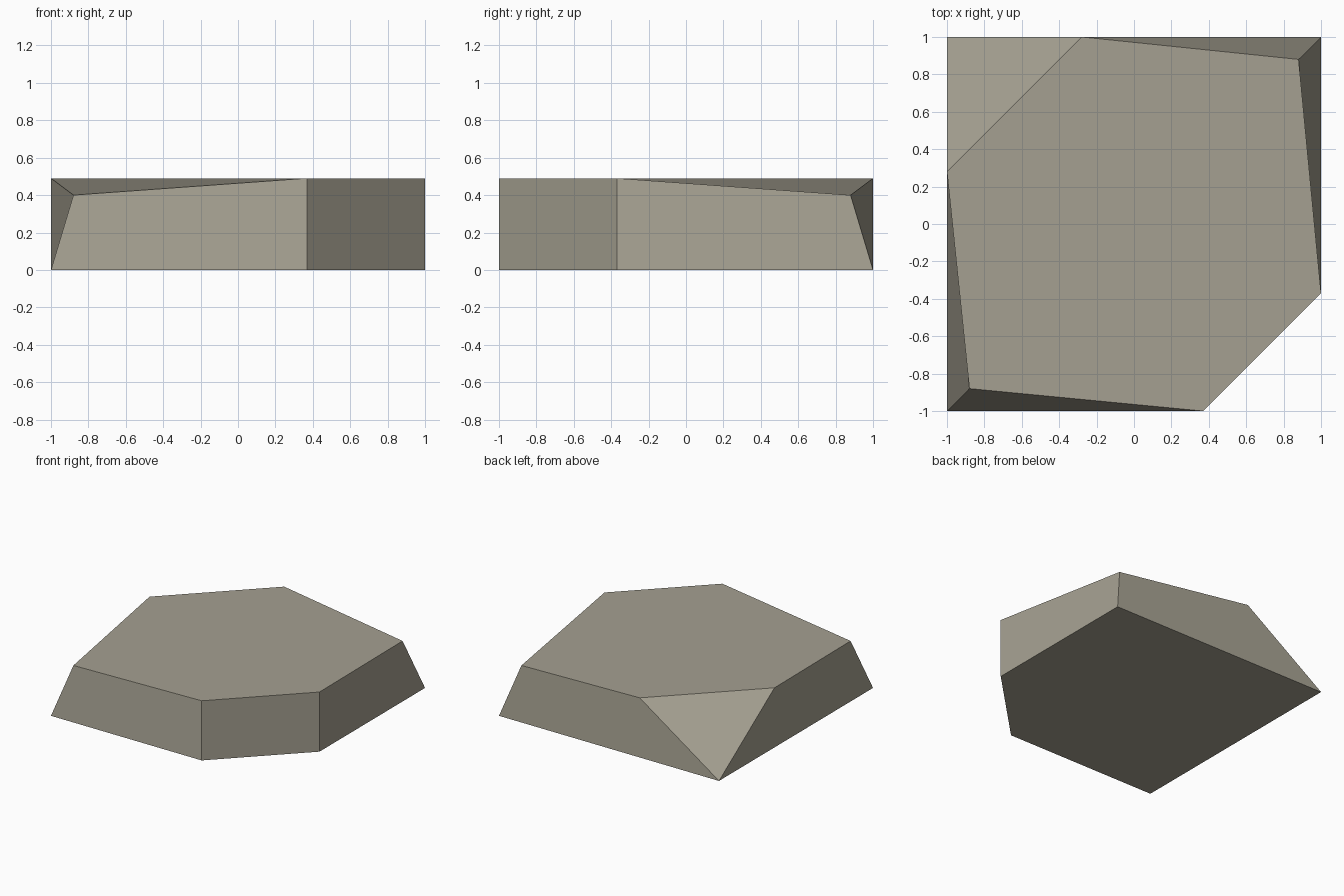
import bpy, bmesh

if "Cube" in bpy.data.objects:
    bpy.data.objects.remove(bpy.data.objects["Cube"])

H = 0.49      # height of the flat top
LOW = 0.40    # height of the two drawn-in top corners

stone = bpy.data.materials.new("warm grey stone")
stone.diffuse_color = (0.376, 0.352, 0.283, 1)
stone.use_nodes = True
stone.node_tree.nodes["Principled BSDF"].inputs["Base Color"].default_value = stone.diffuse_color

bm = bmesh.new()

# Base outline: a square with its front right corner cut off
base = [bm.verts.new((x, y, 0)) for x, y in
        [(-1, -1), (0.37, -1), (1, -0.37), (1, 1), (-1, 1)]]
# Top outline: same order, with the back left corner split in two
top = [bm.verts.new(p) for p in
       [(-0.88, -0.88, LOW), (0.37, -1, H), (1, -0.37, H),
        (0.88, 0.88, LOW), (-0.28, 1, H), (-1, 0.28, H)]]

# Top and underside
bm.faces.new(top)
bm.faces.new(base[::-1])

# Four walls, front round to the back
for i in range(4):
    bm.faces.new((base[i], base[i + 1], top[i + 1], top[i]))
# Left wall and the sloping back left corner
bm.faces.new((base[4], base[0], top[0], top[5]))
bm.faces.new((base[4], top[5], top[4]))

bmesh.ops.recalc_face_normals(bm, faces=bm.faces)
mesh = bpy.data.meshes.new("flat_rock")
bm.to_mesh(mesh)
bm.free()
mesh.materials.append(stone)
bpy.context.collection.objects.link(bpy.data.objects.new("flat_rock", mesh))
